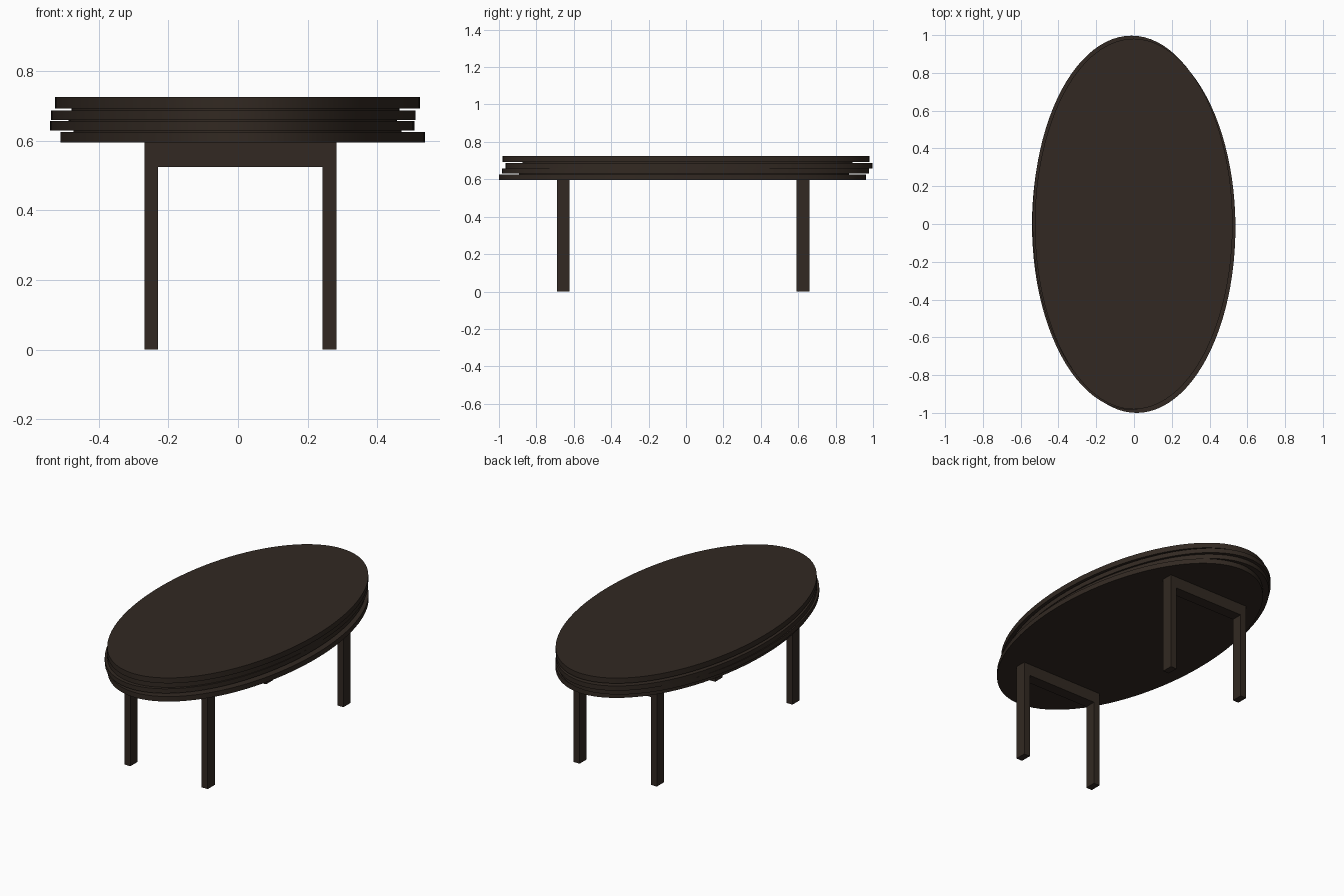
import bpy
from mathutils import Matrix
import bmesh

if "Cube" in bpy.data.objects:
    bpy.data.objects.remove(bpy.data.objects["Cube"])

wood = bpy.data.materials.new("dark_wood")
wood.diffuse_color = (0.032, 0.022, 0.016, 1)
wood.use_nodes = True
wood.node_tree.nodes["Principled BSDF"].inputs["Base Color"].default_value = wood.diffuse_color


def finish(name, bm):
    mesh = bpy.data.meshes.new(name)
    bm.to_mesh(mesh)
    bm.free()
    mesh.materials.append(wood)
    obj = bpy.data.objects.new(name, mesh)
    bpy.context.collection.objects.link(obj)
    return obj


def oval(name, cx, cy, rx, ry, z0, z1):
    bm = bmesh.new()
    m = Matrix.Translation((cx, cy, (z0 + z1) / 2)) @ Matrix.Diagonal((rx, ry, z1 - z0, 1))
    bmesh.ops.create_cone(bm, cap_ends=True, segments=96, radius1=1, radius2=1, depth=1, matrix=m)
    obj = finish(name, bm)
    bpy.ops.object.select_all(action='DESELECT')
    obj.select_set(True)
    bpy.context.view_layer.objects.active = obj
    bpy.ops.object.shade_smooth_by_angle()


# Stack of slightly shifted oval boards
RX, RY = 0.5235, 0.981
boards = [
    ("bottom_board", 0.0135, -0.019, 0.595, 0.625),
    ("lower_board", -0.0165, -0.002, 0.630, 0.657),
    ("upper_board", -0.0135, 0.016, 0.659, 0.687),
    ("top_board", -0.0015, 0.0, 0.693, 0.725),
]
for name, cx, cy, z0, z1 in boards:
    oval(name, cx, cy, RX, RY, z0, z1)

# Recessed spacers closing the gaps between boards
for i, (a, b) in enumerate(zip(boards, boards[1:])):
    oval(f"spacer_{i + 1}", (a[1] + b[1]) / 2, (a[2] + b[2]) / 2, RX * 0.9, RY * 0.9, a[4], b[3])

# Two upside-down U leg frames
profile = [(-0.269, 0), (-0.229, 0), (-0.229, 0.525), (0.242, 0.525),
           (0.242, 0), (0.283, 0), (0.283, 0.595), (-0.269, 0.595)]
for name, y0, y1 in (("front_leg_frame", -0.69, -0.622), ("back_leg_frame", 0.592, 0.66)):
    bm = bmesh.new()
    face = bm.faces.new([bm.verts.new((x, y0, z)) for x, z in profile])
    ext = bmesh.ops.extrude_face_region(bm, geom=[face])
    verts = [g for g in ext["geom"] if isinstance(g, bmesh.types.BMVert)]
    bmesh.ops.translate(bm, verts=verts, vec=(0, y1 - y0, 0))
    bmesh.ops.recalc_face_normals(bm, faces=bm.faces)
    finish(name, bm)
